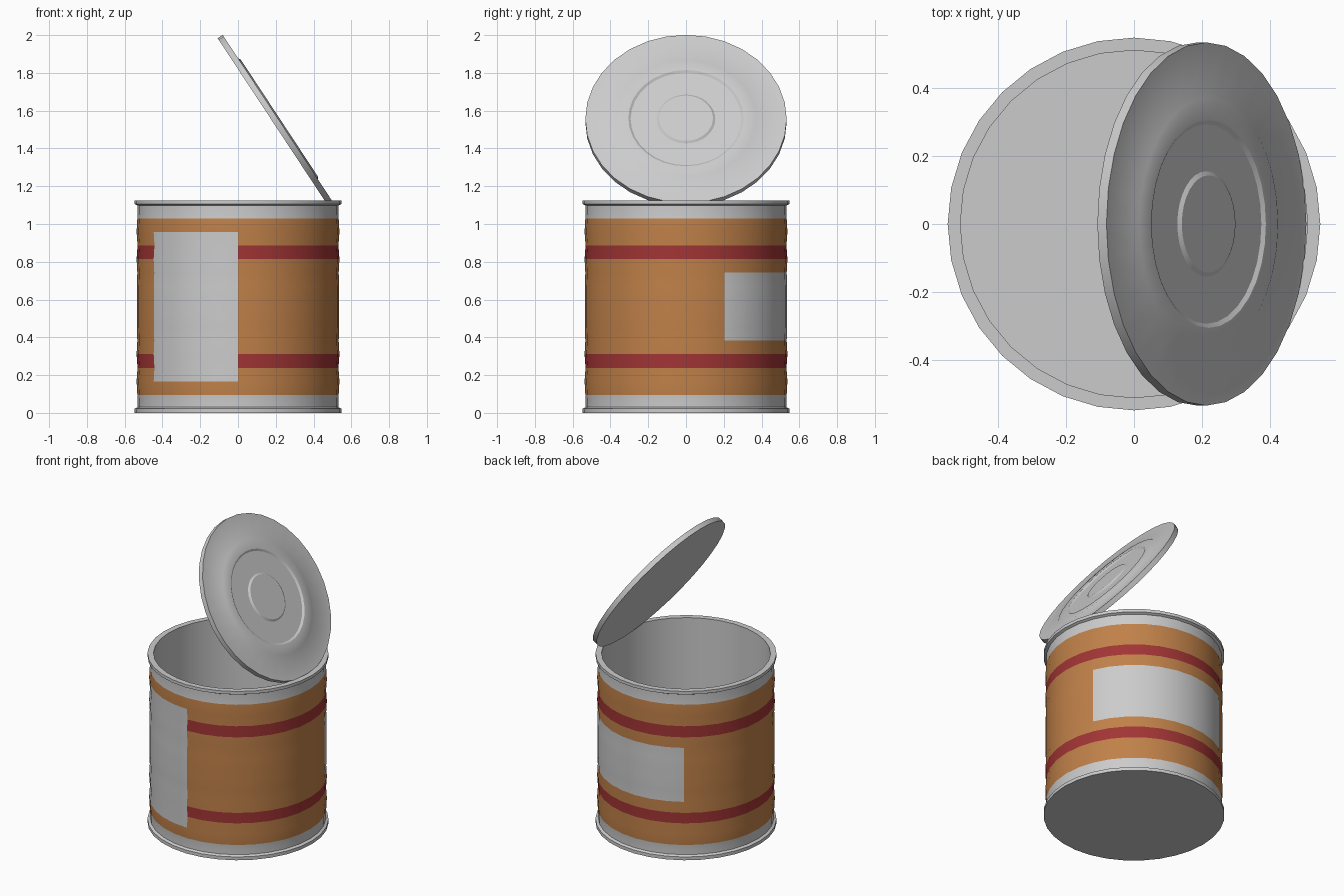
import bpy, bmesh, math

if "Cube" in bpy.data.objects:
    bpy.data.objects.remove(bpy.data.objects["Cube"])

SIDES = 32


def material(name, rgb):
    m = bpy.data.materials.new(name)
    m.diffuse_color = (*rgb, 1)
    m.use_nodes = True
    m.node_tree.nodes["Principled BSDF"].inputs["Base Color"].default_value = m.diffuse_color
    return m


def revolve(name, profile, mats=(), pick=None):
    """Spin an (r, z) profile round z; pick(side, row) gives the material slot."""
    bm = bmesh.new()
    rings = []
    for s in range(SIDES):
        a = 2 * math.pi * s / SIDES
        rings.append([bm.verts.new((r * math.cos(a), r * math.sin(a), z)) for r, z in profile])
    for s in range(SIDES):
        a, b = rings[s], rings[(s + 1) % SIDES]
        for i in range(len(profile) - 1):
            f = bm.faces.new((a[i], b[i], b[i + 1], a[i + 1]))
            if pick:
                f.material_index = pick(s, i)
    bmesh.ops.remove_doubles(bm, verts=bm.verts, dist=1e-5)
    me = bpy.data.meshes.new(name)
    bm.to_mesh(me)
    bm.free()
    for m in mats:
        me.materials.append(m)
    ob = bpy.data.objects.new(name, me)
    bpy.context.collection.objects.link(ob)
    bpy.ops.object.select_all(action='DESELECT')
    ob.select_set(True)
    bpy.context.view_layer.objects.active = ob
    bpy.ops.object.shade_smooth_by_angle(angle=math.radians(30))
    return ob


# Label sleeve: 13 equal rows with shallow beads near both ends
LOW, HIGH, ROWS = 0.095, 1.03, 13
bead = {0: 0.533, 1: 0.537, 2: 0.532, 3: 0.537, 4: 0.533}
sleeve = [(bead.get(min(i, ROWS - i), 0.536), LOW + (HIGH - LOW) * i / ROWS)
          for i in range(ROWS + 1)]


def label_slot(side, row):
    front_panel = 19 <= side < 24 and 1 <= row <= 11
    back_panel = 2 <= side < 11 and 4 <= row <= 8
    if front_panel or back_panel:
        return 2
    return 1 if row in (2, 10) else 0


revolve("label", sleeve, [material("orange", (0.53, 0.22, 0.067)),
                          material("red", (0.36, 0.035, 0.035)),
                          material("pale", (0.8, 0.8, 0.8))], label_slot)

# Bottom disc and lower rim, up to the label
revolve("base", [(0, 0), (0.547, 0), (0.547, 0.022), (0.531, 0.03), (0.531, 0.07), (0.533, LOW)])

# Upper rim, inner wall and inside floor
revolve("rim_and_liner", [(0.533, HIGH), (0.531, 1.06), (0.531, 1.097), (0.547, 1.105),
                          (0.547, 1.125), (0.51, 1.125), (0.51, 0.025), (0, 0.025)])

# Opened lid, embossed on its upper face
lid = revolve("lid", [(0, -0.032), (0.533, -0.032), (0.533, 0), (0.385, 0), (0.37, 0.008),
                      (0.305, 0.008), (0.293, 0), (0.155, 0), (0.143, 0.008), (0, 0.008)])
lid.location = (0.2125, 0, 1.556)
lid.rotation_euler = (0, math.radians(56.6), 0)
